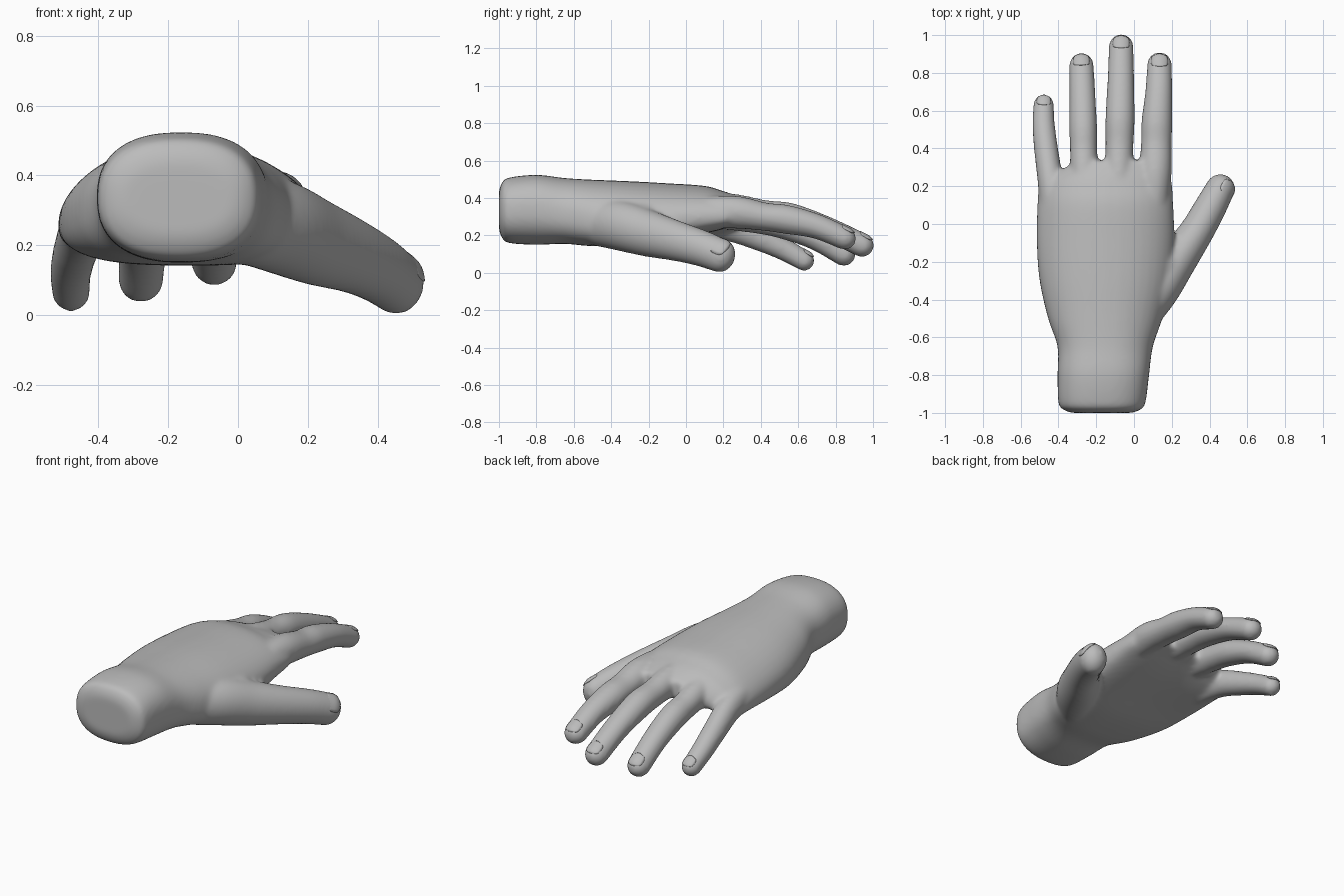
import bpy, bmesh, math
from mathutils import Vector

if "Cube" in bpy.data.objects:
    bpy.data.objects.remove(bpy.data.objects["Cube"])

skin = bpy.data.materials.new("skin grey")
skin.diffuse_color = (0.5, 0.5, 0.5, 1)
skin.use_nodes = True
skin.node_tree.nodes["Principled BSDF"].inputs["Base Color"].default_value = skin.diffuse_color


def spline(keys, steps=6):
    """Catmull-Rom samples through tuples of any length."""
    pts = [keys[0]] + list(keys) + [keys[-1]]
    out = []
    for i in range(1, len(pts) - 2):
        for s in range(steps):
            t = s / steps
            out.append([0.5 * (2 * b + (c - a) * t + (2 * a - 5 * b + 4 * c - d) * t * t
                               + (3 * b - a - 3 * c + d) * t ** 3)
                        for a, b, c, d in zip(*pts[i - 1:i + 3])])
    return out + [list(keys[-1])]


def power(v, e):
    return math.copysign(abs(v) ** (2 / e), v)


def skin_rings(bm, rings):
    """Bridge a list of point rings and close both ends."""
    vr = [[bm.verts.new(p) for p in ring] for ring in rings]
    n = len(vr[0])
    for a, b in zip(vr, vr[1:]):
        for i in range(n):
            bm.faces.new((a[i], a[(i + 1) % n], b[(i + 1) % n], b[i]))
    bm.faces.new(vr[0][::-1])
    bm.faces.new(vr[-1])


def make_object(name, bm):
    bmesh.ops.recalc_face_normals(bm, faces=bm.faces)
    mesh = bpy.data.meshes.new(name)
    bm.to_mesh(mesh)
    bm.free()
    mesh.materials.append(skin)
    for p in mesh.polygons:
        p.use_smooth = True
    obj = bpy.data.objects.new(name, mesh)
    bpy.context.collection.objects.link(obj)
    return obj


def add_palm(bm, keys, n=40):
    """Rounded sections across y: (y, xmin, xmax, zmin, zmax, drop at little-finger side, drop at thumb side)."""
    rings = []
    for y, x0, x1, z0, z1, dl, dr in spline(keys):
        ring = []
        for i in range(n):
            a = 2 * math.pi * i / n
            u, w = power(math.cos(a), 2.4), power(math.sin(a), 2.4)
            drop = (dl if u < 0 else dr) * u * u
            ring.append(((x0 + x1) / 2 + u * (x1 - x0) / 2, y,
                         (z0 + z1) / 2 + w * (z1 - z0) / 2 - drop))
        rings.append(ring)
    skin_rings(bm, rings)


def add_finger(bm, keys, n=24):
    """Tube along (x, y, z, half width, half height) with a domed tip."""
    pts = spline(keys)
    p, q = Vector(pts[-2][:3]), Vector(pts[-1][:3])
    tip_dir, r = (q - p).normalized(), pts[-1][3]
    rw, rh = pts[-1][3:]
    for k in range(1, 7):
        a = k / 6.3 * math.pi / 2
        c = q + tip_dir * r * math.sin(a)
        pts.append([*c, rw * math.cos(a), rh * math.cos(a)])
    rings = []
    for i, s in enumerate(pts):
        t = Vector(pts[min(i + 1, len(pts) - 1)][:3]) - Vector(pts[max(i - 1, 0)][:3])
        side = t.cross(Vector((0, 0, 1))).normalized()
        up = side.cross(t).normalized()
        rings.append([Vector(s[:3]) + side * s[3] * math.cos(2 * math.pi * j / n)
                      + up * s[4] * math.sin(2 * math.pi * j / n) for j in range(n)])
    skin_rings(bm, rings)


# wrist and palm
PALM = [(-1.0, -.33, -.01, .23, .44, 0, 0), (-.985, -.37, .03, .19, .48, 0, 0),
        (-.95, -.40, .06, .16, .508, 0, 0),
        (-.8, -.405, .08, .150, .524, 0, 0), (-.65, -.405, .10, .155, .507, .01, .02),
        (-.5, -.455, .15, .143, .498, .03, .04), (-.3, -.50, .20, .148, .49, .05, .05),
        (-.1, -.515, .215, .18, .479, .07, .05), (.1, -.512, .208, .212, .465, .09, .04),
        (.2, -.50, .203, .235, .437, .10, .035), (.25, -.45, .19, .25, .42, .08, .03),
        (.335, -.30, .15, .275, .385, .04, .02)]
# finger paths from knuckle to tip
FINGERS = {
    "index": [(.10, .0, .32, .07, .08), (.112, .25, .325, .086, .088), (.118, .42, .30, .082, .076),
              (.121, .54, .285, .082, .078), (.131, .70, .248, .072, .067), (.135, .845, .186, .066, .062)],
    "middle": [(-.08, .0, .36, .07, .08), (-.08, .25, .338, .076, .085), (-.077, .42, .315, .075, .074),
               (-.074, .56, .297, .078, .076), (-.07, .76, .232, .071, .066), (-.068, .94, .148, .066, .064)],
    "ring": [(-.27, .0, .35, .07, .08), (-.265, .25, .31, .074, .083), (-.267, .40, .28, .073, .073),
             (-.269, .52, .255, .074, .074), (-.273, .69, .187, .069, .065), (-.278, .842, .099, .065, .063)],
    "little": [(-.42, .0, .28, .07, .09), (-.442, .22, .25, .068, .08), (-.466, .4, .182, .064, .068),
               (-.479, .53, .122, .060, .06), (-.478, .632, .065, .055, .056)],
    "thumb": [(-.02, -.55, .28, .10, .12), (.11, -.36, .255, .12, .135), (.22, -.2, .21, .108, .125),
              (.325, -.05, .17, .092, .108), (.40, .08, .132, .086, .098), (.456, .186, .092, .078, .092)],
}

bm = bmesh.new()
add_palm(bm, PALM)
for path in FINGERS.values():
    add_finger(bm, path)
# web between thumb and palm
add_finger(bm, [(.12, -.28, .30, .06, .09), (.17, -.22, .27, .06, .09), (.22, -.18, .23, .04, .07)])
hand = make_object("hand", bm)

# fuse the parts into one soft skin
remesh = hand.modifiers.new("fuse", "REMESH")
remesh.mode = "VOXEL"
remesh.voxel_size = 0.011
remesh.use_smooth_shade = True
soften = hand.modifiers.new("soften", "SMOOTH")
soften.factor = 0.5
soften.iterations = 16


# fingernails: thin curved shells hugging the top of each fingertip
def add_nail(name, path, turn=0.0):
    pts = spline(path)
    c, d = Vector(pts[-1][:3]), (Vector(pts[-1][:3]) - Vector(pts[-3][:3])).normalized()
    rw, rh = pts[-1][3:]
    side = d.cross(Vector((0, 0, 1))).normalized()
    up = side.cross(d).normalized()
    bm = bmesh.new()
    grid = []
    for i in range(9):
        s = i / 8                                  # 0 at cuticle, 1 at free edge
        half = 0.75 * math.sqrt(max(0.02, 1 - (2 * s - 1) ** 4))
        along = rw * (-0.6 + 1.2 * s)
        shrink = math.sqrt(1 - max(0, along / rw) ** 2) * 0.975
        row = []
        for j in range(9):
            a = half * (j / 4 - 1) + turn
            row.append(bm.verts.new(c + d * along + side * rw * shrink * math.sin(a)
                                    + up * rh * shrink * math.cos(a)))
        grid.append(row)
    for r0, r1 in zip(grid, grid[1:]):
        for j in range(8):
            bm.faces.new((r0[j], r0[j + 1], r1[j + 1], r1[j]))
    nail = make_object(name, bm)
    shell = nail.modifiers.new("thickness", "SOLIDIFY")
    shell.thickness = 0.005
    shell.offset = 0


for finger, path in FINGERS.items():
    add_nail(finger + "_nail", path, 0.7 if finger == "thumb" else 0.0)
